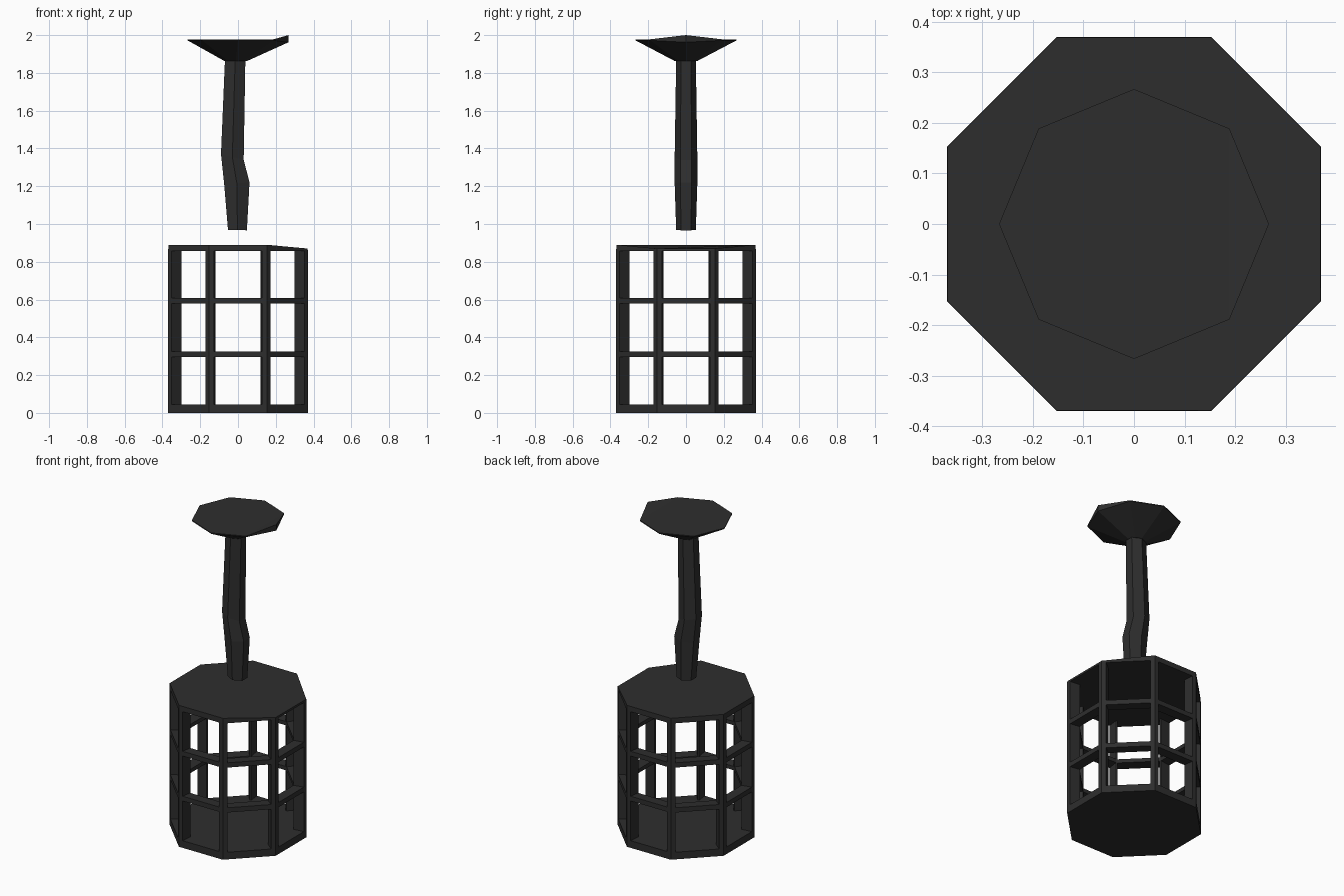
import bpy, math
from math import cos, sin, pi

if "Cube" in bpy.data.objects:
    bpy.data.objects.remove(bpy.data.objects["Cube"])

iron = bpy.data.materials.new("dark iron")
iron.diffuse_color = (0.027, 0.027, 0.027, 1)
iron.use_nodes = True
iron.node_tree.nodes["Principled BSDF"].inputs["Base Color"].default_value = iron.diffuse_color

def make(name, verts, faces):
    me = bpy.data.meshes.new(name)
    me.from_pydata(verts, [], faces)
    me.materials.append(iron)
    ob = bpy.data.objects.new(name, me)
    bpy.context.collection.objects.link(ob)
    return ob

def loft(name, rings, caps=True, closed=False):
    """Skin a list of equal-length rings (counter-clockwise, bottom to top)."""
    n = len(rings[0])
    verts = [v for r in rings for v in r]
    faces = []
    for k in range(len(rings) if closed else len(rings) - 1):
        a, b = k * n, ((k + 1) % len(rings)) * n
        faces += [(a + i, a + (i + 1) % n, b + (i + 1) % n, b + i) for i in range(n)]
    if caps:
        faces.append(tuple(reversed(range(n))))
        faces.append(tuple(range(len(verts) - n, len(verts))))
    return make(name, verts, faces)

R = 0.4                                    # cage corner radius
ANG = [pi / 8 + i * pi / 4 for i in range(8)]

def octagon(r, z, drop=0):
    return [(r * cos(a), r * sin(a), z - (drop if cos(a) > 0.9 else 0)) for a in ANG]

# Floor and lid plates; the lid dips slightly on the right
loft("cage_floor", [octagon(R, 0), octagon(R, 0.045)])
loft("cage_lid", [octagon(R, 0.857), octagon(R - 0.001, 0.89, 0.02)])

# Middle hoops
for i, z in enumerate((0.31, 0.593)):
    loft(f"cage_hoop_{i + 1}", [octagon(0.328, z - 0.012), octagon(R, z - 0.015),
                                octagon(R, z + 0.015), octagon(0.328, z + 0.012)],
         caps=False, closed=True)

# Corner posts: flush with the outer faces, narrowing inwards
for i, a in enumerate(ANG):
    c, s = cos(a), sin(a)
    inset = 0.026 * sin(pi / 8)
    side = 0.026 * cos(pi / 8)
    section = [(R, 0), (R - inset, side), (0.326, 0.005), (0.326, -0.005), (R - inset, -side)]
    loft(f"cage_post_{i + 1}", [[(u * c - v * s, u * s + v * c, z) for u, v in section]
                                for z in (0.04, 0.862)])

# Bent six-sided handle: centre x, z, half width x, half width y, tilt
stations = [(-0.003, 0.968, 0.05, 0.052, -0.03),
            (-0.006, 1.215, 0.067, 0.06, 0.1),
            (-0.03, 1.355, 0.06, 0.06, -0.3),
            (-0.015, 1.87, 0.054, 0.052, 0)]
loft("handle", [[(cx + hx * cos(a) / cos(pi / 6), hy * sin(a),
                  z + tilt * hx * cos(a)) for a in
                 [pi / 6 + k * pi / 3 for k in range(6)]]
                for cx, z, hx, hy, tilt in stations])

# Flared octagonal pommel with one raised rim corner on the right
def rim(r, z, first=0, cx=0):
    return [(cx + r * cos(k * pi / 4), r * sin(k * pi / 4), first if k == 0 and first else z)
            for k in range(8)]

verts = rim(0.058, 1.862, cx=-0.012) + rim(0.267, 1.972, 1.962) + rim(0.267, 1.978, 2.0)
faces = [tuple(reversed(range(8)))]
for b in (0, 8):
    faces += [(b + i, b + (i + 1) % 8, b + 8 + (i + 1) % 8, b + 8 + i) for i in range(8)]
faces += [(23, 16, 17), tuple(range(17, 24))]
make("handle_pommel", verts, faces)
